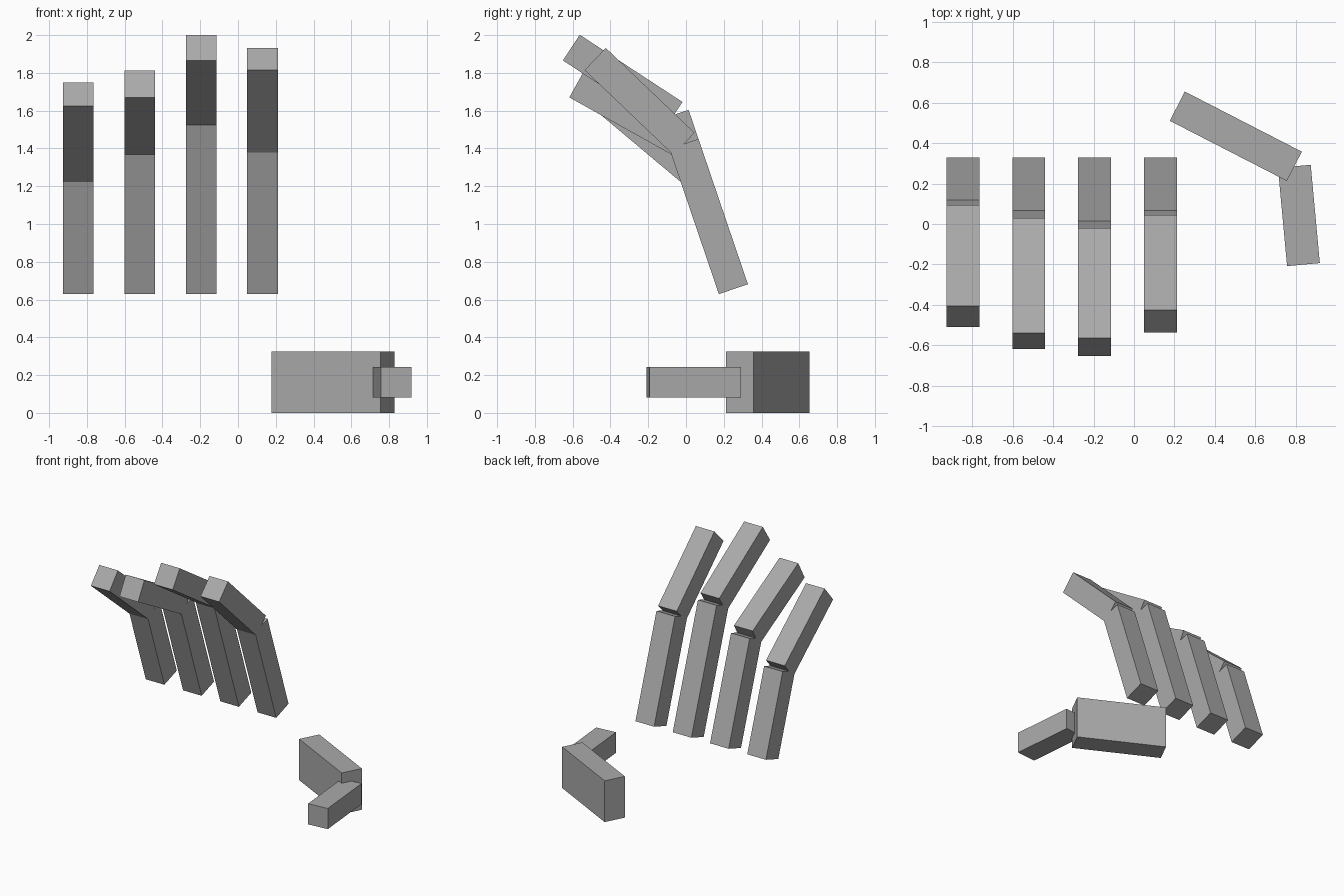
import bpy, bmesh, math
from mathutils import Vector, Matrix

if "Cube" in bpy.data.objects:
    bpy.data.objects.remove(bpy.data.objects["Cube"])

T = 0.1625  # finger thickness, the module for all sizes

grey = bpy.data.materials.new("plain_grey")
grey.diffuse_color = (0.4, 0.4, 0.4, 1)
grey.use_nodes = True
grey.node_tree.nodes["Principled BSDF"].inputs["Base Color"].default_value = grey.diffuse_color


def bone(name, start, length, rot, depth=T):
    """Box running from start along its local z; returns its far end."""
    bm = bmesh.new()
    bmesh.ops.create_cube(bm, size=1)
    bmesh.ops.scale(bm, vec=(T, depth, length), verts=bm.verts)
    bmesh.ops.translate(bm, vec=(0, 0, length / 2), verts=bm.verts)
    mat = Matrix.Translation(start) @ rot
    bm.transform(mat)
    mesh = bpy.data.meshes.new(name)
    bm.to_mesh(mesh)
    bm.free()
    mesh.materials.append(grey)
    bpy.context.collection.objects.link(bpy.data.objects.new(name, mesh))
    return mat @ Vector((0, 0, length))


# Four fingers: centre x, lower length in modules, elevation of upper segment
fingers = [("little", -0.845, 4, 40), ("ring", -0.52, 5, 29.2),
           ("middle", -0.195, 6, 33.2), ("index", 0.13, 5, 43.7)]
for name, x, n, elev in fingers:
    lean = Matrix.Rotation(math.radians(18.8), 4, 'X')
    knuckle = bone(name + "_finger_lower", Vector((x, 0.251, 0.655)), n * T, lean)
    curl = Matrix.Rotation(math.radians(90 - elev), 4, 'X')
    bone(name + "_finger_upper", knuckle, 4 * T, curl)


# Thumb: lies flat, heading is the angle in the top view
def flat(heading):
    return (Matrix.Rotation(math.radians(heading), 4, 'Z')
            @ Matrix.Rotation(math.radians(90), 4, 'Y')
            )


def thumb_bone(name, start, length, heading, height):
    # local x becomes vertical, so swap width and height with a quarter turn
    rot = flat(heading) @ Matrix.Rotation(math.radians(90), 4, 'Z')
    return bone(name, start, length, rot, height)


joint = thumb_bone("thumb_base", Vector((0.214, 0.582, T)), 4 * T, -27.2, 2 * T)
thumb_bone("thumb_tip", joint, 3 * T, -84.7, T)
